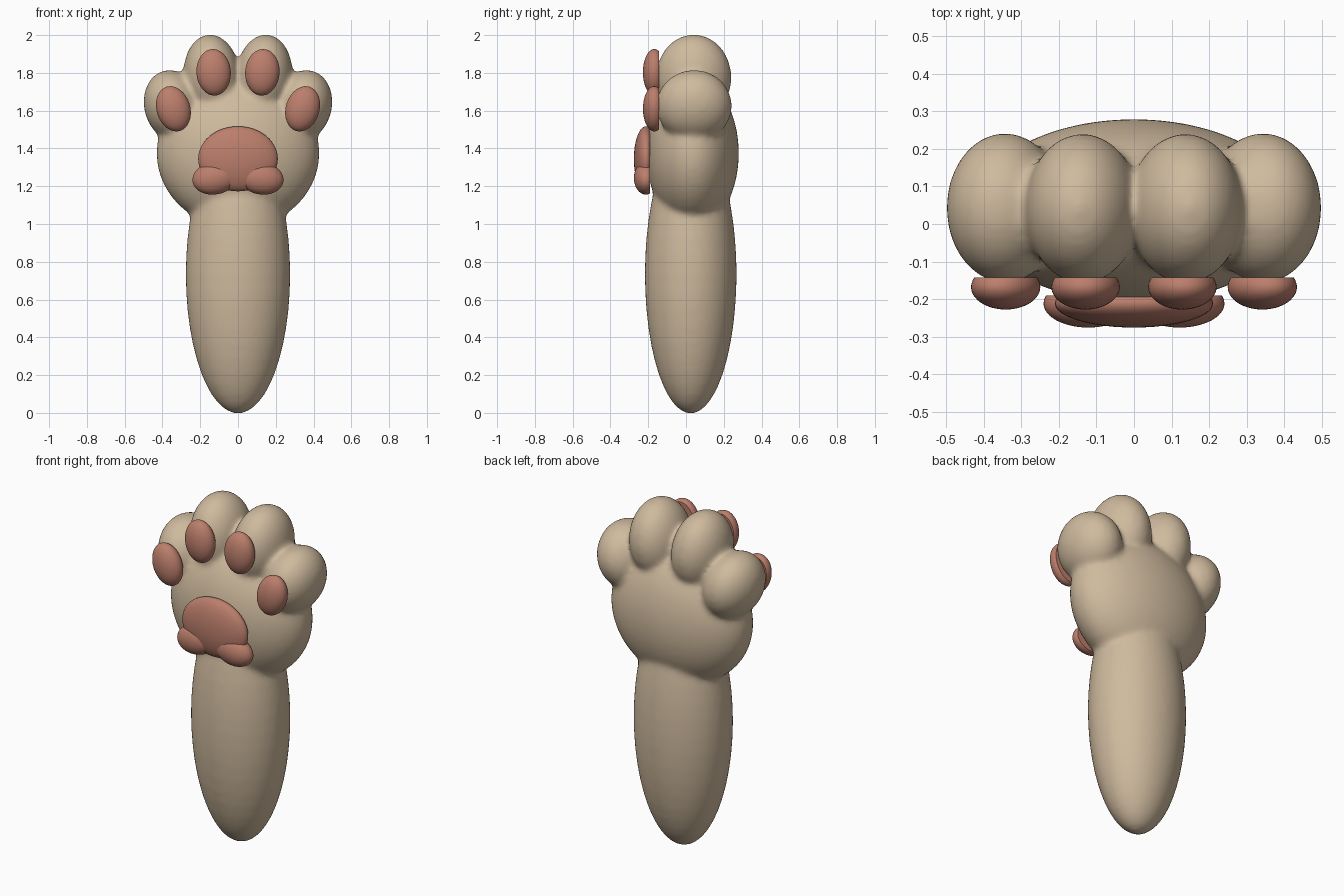
import bpy, bmesh
from math import radians
from mathutils import Matrix, Vector

if "Cube" in bpy.data.objects:
    bpy.data.objects.remove(bpy.data.objects["Cube"])


def material(name, color):
    m = bpy.data.materials.new(name)
    m.diffuse_color = (*color, 1)
    m.use_nodes = True
    m.node_tree.nodes["Principled BSDF"].inputs["Base Color"].default_value = m.diffuse_color
    return m


FUR = material("fur", (0.62, 0.49, 0.34))
SKIN = material("pad_skin", (0.50, 0.21, 0.15))


def ellipsoid(bm, center, radii, tilt=0, seg=48):
    mat = (Matrix.Translation(center) @ Matrix.Rotation(radians(tilt), 4, 'Y')
           @ Matrix.Diagonal((*radii, 1)))
    bmesh.ops.create_uvsphere(bm, u_segments=seg, v_segments=seg // 2, radius=1, matrix=mat)


def finish(bm, name, mat):
    me = bpy.data.meshes.new(name)
    for f in bm.faces:
        f.smooth = True
    bm.to_mesh(me)
    bm.free()
    ob = bpy.data.objects.new(name, me)
    me.materials.append(mat)
    bpy.context.collection.objects.link(ob)
    return ob


# Arm, palm and four toes, fused into one soft body
bm = bmesh.new()
ellipsoid(bm, (0, 0.025, 0.735), (0.277, 0.243, 0.74))
ellipsoid(bm, (0, 0.035, 1.375), (0.432, 0.245, 0.40))
for s in (-1, 1):
    ellipsoid(bm, (s * 0.137, 0.041, 1.775), (0.152, 0.200, 0.229), s * 5)
    ellipsoid(bm, (s * 0.344, 0.043, 1.625), (0.153, 0.200, 0.193), s * 15)
body = finish(bm, "paw_body", FUR)
rm = body.modifiers.new("fuse", 'REMESH')
rm.mode = 'VOXEL'
rm.voxel_size = 0.014
rm.use_smooth_shade = True
sm = body.modifiers.new("soften", 'SMOOTH')
sm.factor = 0.5
sm.iterations = 14


def pad(name, center, radii, tilt, back):
    """Flattened ellipsoid with a flat back plane at y = back."""
    bm = bmesh.new()
    ellipsoid(bm, center, radii, tilt)
    bmesh.ops.bisect_plane(bm, geom=bm.verts[:] + bm.edges[:] + bm.faces[:],
                           plane_co=Vector((0, back, 0)), plane_no=Vector((0, 1, 0)),
                           clear_outer=True)
    bmesh.ops.holes_fill(bm, edges=[e for e in bm.edges if e.is_boundary], sides=0)
    ob = finish(bm, name, SKIN)
    bpy.ops.object.select_all(action='DESELECT')
    ob.select_set(True)
    bpy.context.view_layer.objects.active = ob
    bpy.ops.object.shade_smooth_by_angle(angle=radians(40))


# Toe pads and the three-lobed palm pad
for s, side in ((-1, "left"), (1, "right")):
    pad(f"inner_toe_pad_{side}", (s * 0.129, -0.168, 1.803), (0.091, 0.060, 0.123), -s * -4 if s < 0 else 4, -0.143)
    pad(f"outer_toe_pad_{side}", (s * 0.342, -0.168, 1.61), (0.089, 0.060, 0.122), s * 17, -0.143)
    pad(f"palm_lobe_{side}", (s * 0.122, -0.212, 1.243), (0.120, 0.064, 0.086), s * 10, -0.19)
pad("palm_pad", (0, -0.212, 1.345), (0.211, 0.064, 0.172), 0, -0.19)
